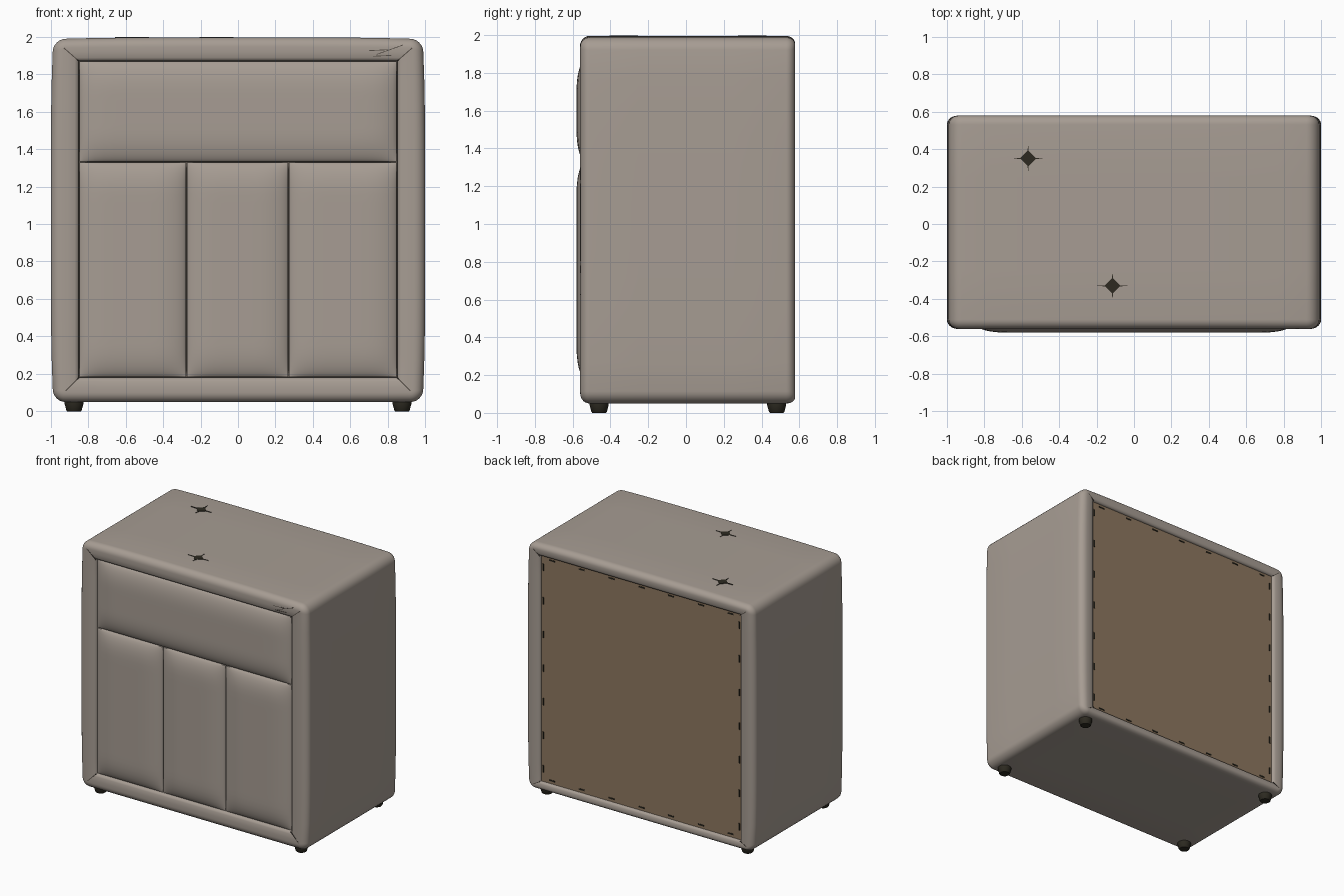
import bpy, bmesh, math
from mathutils import Matrix, Vector

if "Cube" in bpy.data.objects:
    bpy.data.objects.remove(bpy.data.objects["Cube"])


def material(name, rgb):
    m = bpy.data.materials.new(name)
    m.diffuse_color = (*rgb, 1)
    m.use_nodes = True
    m.node_tree.nodes["Principled BSDF"].inputs["Base Color"].default_value = m.diffuse_color
    return m


FABRIC = material("taupe_leather", (0.385, 0.335, 0.292))
WOOD = material("brown_board", (0.27, 0.185, 0.115))
DARK = material("dark_plastic", (0.026, 0.023, 0.015))
SEAM = material("seam_brown", (0.09, 0.075, 0.062))


def finish(bm, name, mat, smooth=None):
    bmesh.ops.recalc_face_normals(bm, faces=bm.faces)
    me = bpy.data.meshes.new(name)
    bm.to_mesh(me)
    bm.free()
    ob = bpy.data.objects.new(name, me)
    bpy.context.collection.objects.link(ob)
    me.materials.append(mat)
    if smooth:
        bpy.ops.object.select_all(action='DESELECT')
        ob.select_set(True)
        bpy.context.view_layer.objects.active = ob
        bpy.ops.object.shade_smooth_by_angle(angle=math.radians(smooth))
    return ob


def add_box(bm, centre, size, tilt=0):
    mat = (Matrix.Translation(centre) @ Matrix.Rotation(tilt, 4, 'Y')
           @ Matrix.Diagonal((*size, 1)))
    bmesh.ops.create_cube(bm, size=1, matrix=mat)


def add_stroke(bm, a, b, y, width=0.005, depth=0.008):
    # thin plate from a to b in the xz plane
    dx, dz = b[0] - a[0], b[1] - a[1]
    add_box(bm, ((a[0] + b[0]) / 2, y, (a[1] + b[1]) / 2),
            (math.hypot(dx, dz), depth, width), -math.atan2(dz, dx))


# Padded body: rounded rectangles lofted from the front opening to the back opening
HW, Z0, Z1 = 0.985, 0.05, 1.986


def section(t, y, inset):
    ix, it, ib = (v * t for v in inset)
    hw, lo, hi = HW - ix, Z0 + ib, Z1 - it
    r = max(0.065 - ix, 0.004)
    pts = []
    for k, (cx, cz) in enumerate([(hw - r, hi - r), (-hw + r, hi - r),
                                  (-hw + r, lo + r), (hw - r, lo + r)]):
        for i in range(7):
            a = math.pi / 2 * (k + i / 6)
            pts.append((cx + r * math.cos(a), cz + r * math.sin(a)))
    full = []
    for i, p in enumerate(pts):
        q = pts[(i + 1) % len(pts)]
        n = 12 if i % 7 == 6 else 1          # subdivide the straight sides
        full += [(p[0] + (q[0] - p[0]) * j / n, p[1] + (q[1] - p[1]) * j / n) for j in range(n)]
    out = []
    for x, z in full:                        # slight stuffed bulge
        bx = 0.014 * (1 - t) * max(0, 1 - abs((z - 1.02) / 0.97) ** 4)
        bz = 0.01 * (1 - t) * max(0, 1 - abs(x / HW) ** 4) if z > 1.5 else 0
        out.append((x * (1 + bx), y, z + bz * (z - 1)))
    return out


FRONT, BACK = (0.135, 0.117, 0.13), (0.112, 0.085, 0.07)
ARC = [math.pi / 2 * i / 7 for i in range(8)]
rings = [section(t, y, FRONT) for t, y in [(1, -0.49), (1, -0.537), (0.96, -0.55), (0.85, -0.557), (0.6, -0.56)]]
rings += [section(0.4 * (1 - math.sin(a)), -0.51 - 0.05 * math.cos(a), FRONT) for a in ARC]
rings += [section(0, y, FRONT) for y in (-0.25, 0.0, 0.25)]
rings += [section(0.45 * (1 - math.cos(a)), 0.53 + 0.048 * math.sin(a), BACK) for a in ARC]
rings += [section(t, y, BACK) for t, y in [(0.8, 0.577), (0.95, 0.57), (1, 0.56), (1, 0.52)]]
bm = bmesh.new()
loops = [[bm.verts.new(p) for p in ring] for ring in rings]
for a, b in zip(loops, loops[1:]):
    for i in range(len(a)):
        j = (i + 1) % len(a)
        bm.faces.new((a[i], a[j], b[j], b[i]))
finish(bm, "padded_body", FABRIC, 50)

# Dark backing seen in the gaps between the cushions
bm = bmesh.new()
add_box(bm, (0, -0.505, 1.025), (1.71, 0.02, 1.70))
finish(bm, "front_backing", SEAM)


# Front cushions: domed grids with a skirt behind
def cushion(name, x0, x1, z0, z1, n=28):
    g = 0.003
    x0, x1, z0, z1 = x0 + g, x1 - g, z0 + g, z1 - g

    def rise(e):
        return 1 - (1 - min(e / 0.19, 1)) ** 2.6

    bm = bmesh.new()
    grid = []
    for i in range(n + 1):
        u = 0.5 - 0.5 * math.cos(math.pi * i / n)
        x = x0 + (x1 - x0) * u
        row = []
        for j in range(n + 1):
            z = z0 + (z1 - z0) * (0.5 - 0.5 * math.cos(math.pi * j / n))
            h = (rise(min(x - x0, x1 - x)) * rise(min(z - z0, z1 - z))) ** 0.7
            row.append(bm.verts.new((x, -0.54 - 0.04 * h, z)))
        grid.append(row)
    for i in range(n):
        for j in range(n):
            bm.faces.new((grid[i][j], grid[i + 1][j], grid[i + 1][j + 1], grid[i][j + 1]))
    rim = [e for e in bm.edges if e.is_boundary]
    new = bmesh.ops.extrude_edge_only(bm, edges=rim)["geom"]
    for v in new:
        if isinstance(v, bmesh.types.BMVert):
            v.co.y = -0.505
    finish(bm, name, FABRIC, 50)


cushion("upper_cushion", -0.85, 0.85, 1.33, 1.87)
for name, a, b in [("left", -0.85, -0.275), ("middle", -0.275, 0.27), ("right", 0.27, 0.85)]:
    cushion(name + "_lower_cushion", a, b, 0.18, 1.33)

# Mitre seams on the frame corners, front and back, and creases at the top right
bm = bmesh.new()
for s in (-1, 1):
    add_stroke(bm, (s * 0.85, 1.87), (s * 0.93, 1.94), -0.557)
    add_stroke(bm, (s * 0.85, 0.18), (s * 0.92, 0.11), -0.557)
    add_stroke(bm, (s * 0.875, 1.90), (s * 0.93, 1.945), 0.574)
    add_stroke(bm, (s * 0.875, 0.12), (s * 0.93, 0.09), 0.574)
for a, b in [((0.70, 1.925), (0.80, 1.93)), ((0.74, 1.905), (0.88, 1.955)), ((0.72, 1.895), (0.82, 1.90))]:
    add_stroke(bm, a, b, -0.557, 0.004)
finish(bm, "frame_seams", SEAM)

# Back board with staples round its edge
bm = bmesh.new()
add_box(bm, (0, 0.545, 1.01), (1.75, 0.02, 1.785))
finish(bm, "back_board", WOOD)
bm = bmesh.new()
for i in range(7):
    x, z = -0.78 + 0.26 * i, 0.22 + 0.265 * i
    for zz in (0.145, 1.88):
        add_box(bm, (x, 0.556, zz), (0.05, 0.006, 0.01))
    for s in (-1, 1):
        add_box(bm, (s * 0.855, 0.556, z), (0.01, 0.006, 0.055))
finish(bm, "staples", DARK)

# Two diamond marks with thin spikes on the top
for n, (cx, cy) in enumerate([(-0.565, 0.35), (-0.115, -0.33)]):
    bm = bmesh.new()
    quad = [(0.09, 0), (0.04, 0.003), (0.003, 0.04), (0, 0.075)]
    pts = quad + [(-x, y) for x, y in quad[2::-1]] + [(-x, -y) for x, y in quad[1:]]
    pts += [(x, -y) for x, y in quad[2:0:-1]]
    face = bm.faces.new([bm.verts.new((cx + x, cy + y, 1.999)) for x, y in pts])
    ext = bmesh.ops.extrude_face_region(bm, geom=[face])["geom"]
    bmesh.ops.translate(bm, vec=Vector((0, 0, -0.008)),
                        verts=[v for v in ext if isinstance(v, bmesh.types.BMVert)])
    finish(bm, f"top_mark_{n + 1}", DARK)

# Underside stays closed by the body; four tapered feet with a chamfered tip
for sx in (-1, 1):
    for end, y in (("front", -0.46), ("back", 0.48)):
        bm = bmesh.new()
        rows = []
        for r, z in [(0.036, 0), (0.041, 0.006), (0.05, 0.04), (0.05, 0.058)]:
            rows.append([bm.verts.new((sx * 0.875 + r * math.cos(k * math.tau / 24),
                                       y + r * math.sin(k * math.tau / 24), z)) for k in range(24)])
        for a, b in zip(rows, rows[1:]):
            for k in range(24):
                bm.faces.new((a[k], a[(k + 1) % 24], b[(k + 1) % 24], b[k]))
        bm.faces.new(rows[0])
        bm.faces.new(rows[-1])
        finish(bm, f"{end}_{'right' if sx > 0 else 'left'}_foot", DARK, 35)
